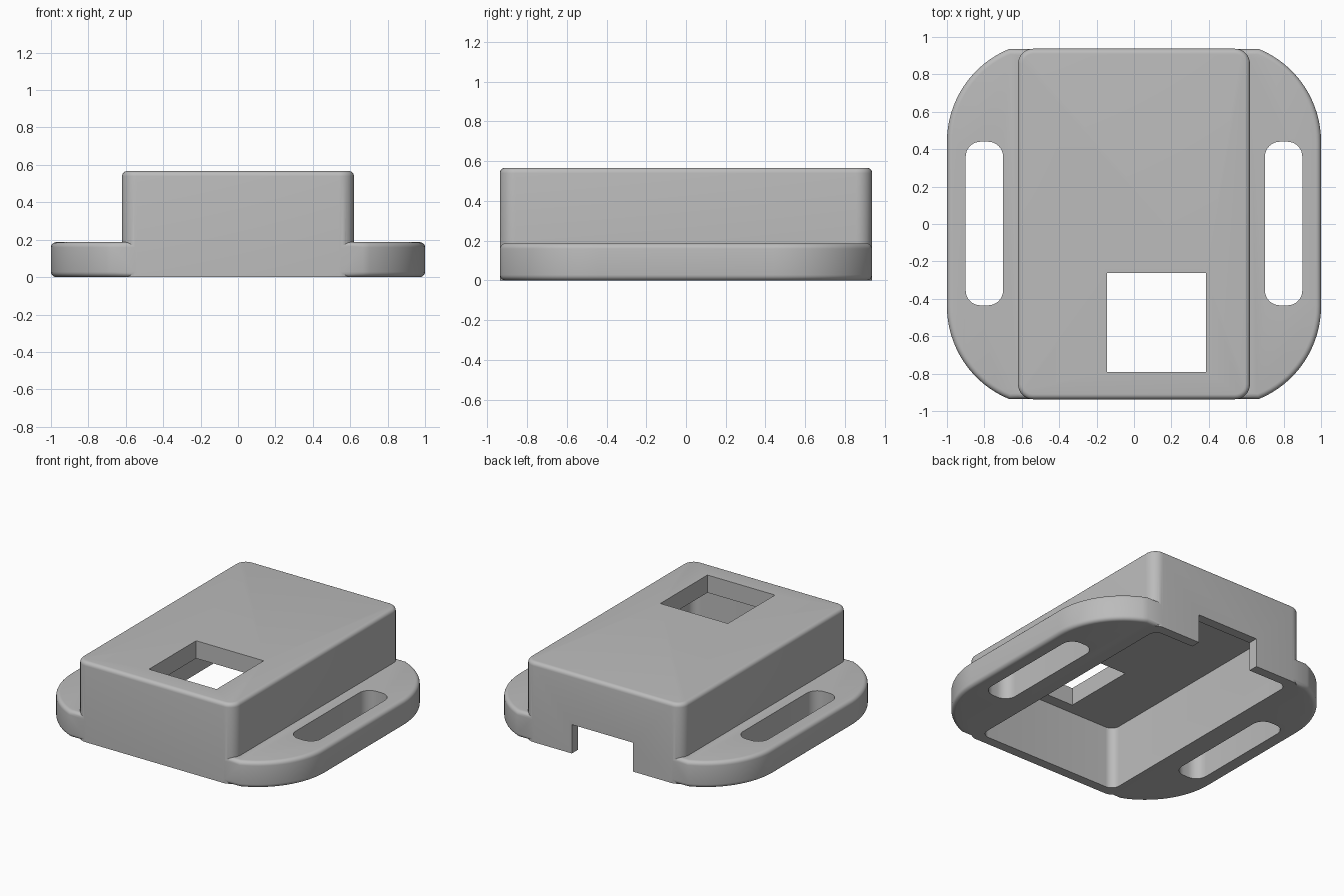
import bpy, bmesh, math

cube = bpy.data.objects.get("Cube")
if cube:
    bpy.data.objects.remove(cube, do_unlink=True)

# Material
grey = bpy.data.materials.new("plain grey")
grey.use_nodes = True
colour = (0.5, 0.5, 0.5, 1)
grey.diffuse_color = colour
grey.node_tree.nodes["Principled BSDF"].inputs["Base Color"].default_value = colour


def prism(name, outline, z0, z1, fillet_top=0, fillet_bottom=0):
    """Extrude an outline from z0 to z1 and round its top and bottom rims."""
    bm = bmesh.new()
    base = bm.faces.new([bm.verts.new((x, y, z0)) for x, y in outline])
    new = bmesh.ops.extrude_face_region(bm, geom=[base])["geom"]
    for v in new:
        if isinstance(v, bmesh.types.BMVert):
            v.co.z = z1
    bmesh.ops.recalc_face_normals(bm, faces=bm.faces)
    for z, radius in ((z0, fillet_bottom), (z1, fillet_top)):
        if radius:
            rim = [e for e in bm.edges if all(abs(v.co.z - z) < 1e-5 for v in e.verts)]
            bmesh.ops.bevel(bm, geom=rim, offset=radius, segments=5,
                            profile=0.5, affect='EDGES', clamp_overlap=True)
    mesh = bpy.data.meshes.new(name)
    bm.to_mesh(mesh)
    bm.free()
    mesh.materials.append(grey)
    obj = bpy.data.objects.new(name, mesh)
    bpy.context.collection.objects.link(obj)
    return obj


def rounded_rect(x0, x1, y0, y1, r=0, steps=8):
    if not r:
        return [(x0, y0), (x1, y0), (x1, y1), (x0, y1)]
    centres = [(x1 - r, y1 - r), (x0 + r, y1 - r), (x0 + r, y0 + r), (x1 - r, y0 + r)]
    pts = []
    for i, (cx, cy) in enumerate(centres):
        for k in range(steps + 1):
            a = math.pi / 2 * (i + k / steps)
            pts.append((cx + r * math.cos(a), cy + r * math.sin(a)))
    return pts


def combine(target, tool, operation):
    mod = target.modifiers.new(tool.name, 'BOOLEAN')
    mod.operation, mod.solver, mod.object = operation, 'EXACT', tool
    bpy.context.view_layer.objects.active = target
    bpy.ops.object.modifier_apply(modifier=mod.name)
    bpy.data.objects.remove(tool, do_unlink=True)


# Main housing
W, D, H = 0.62, 0.937, 0.567
housing = prism("housing", rounded_rect(-W, W, -D, D, 0.08), 0, H, fillet_top=0.027)

# Strap flange: straight sides with curved shoulders, mirrored into all quadrants
R, start, depth = 0.536, 0.44, D - 0.001
sweep = math.asin((depth - start) / R)
quarter = [(1 - R + R * math.cos(sweep * k / 16), start + R * math.sin(sweep * k / 16))
           for k in range(17)]
half = quarter + [(-x, y) for x, y in reversed(quarter)]
flange = prism("flange", half + [(-x, -y) for x, y in half], 0, 0.187, 0.028, 0.028)
combine(housing, flange, 'UNION')

# Hollow inside, open underneath
wall = 0.068
combine(housing, prism("cavity", rounded_rect(wall - W, W - wall, wall - D, D - wall, 0.06),
                       -0.1, 0.442), 'DIFFERENCE')

# Square window in the roof
combine(housing, prism("window", rounded_rect(-0.145, 0.385, -0.79, -0.262), 0.3, 0.7), 'DIFFERENCE')

# Cable notch in the back wall
combine(housing, prism("notch", rounded_rect(-0.24, 0.24, 0.8, 1.1), -0.1, 0.205), 'DIFFERENCE')

# Strap slots
for side in (-1, 1):
    cx = 0.8 * side
    combine(housing, prism("slot", rounded_rect(cx - 0.1, cx + 0.1, -0.435, 0.44, 0.08),
                           -0.1, 0.4), 'DIFFERENCE')

# Smooth the fillets and keep hard edges
bpy.ops.object.select_all(action='DESELECT')
housing.select_set(True)
bpy.context.view_layer.objects.active = housing
bpy.ops.object.shade_smooth_by_angle(angle=math.radians(30))
